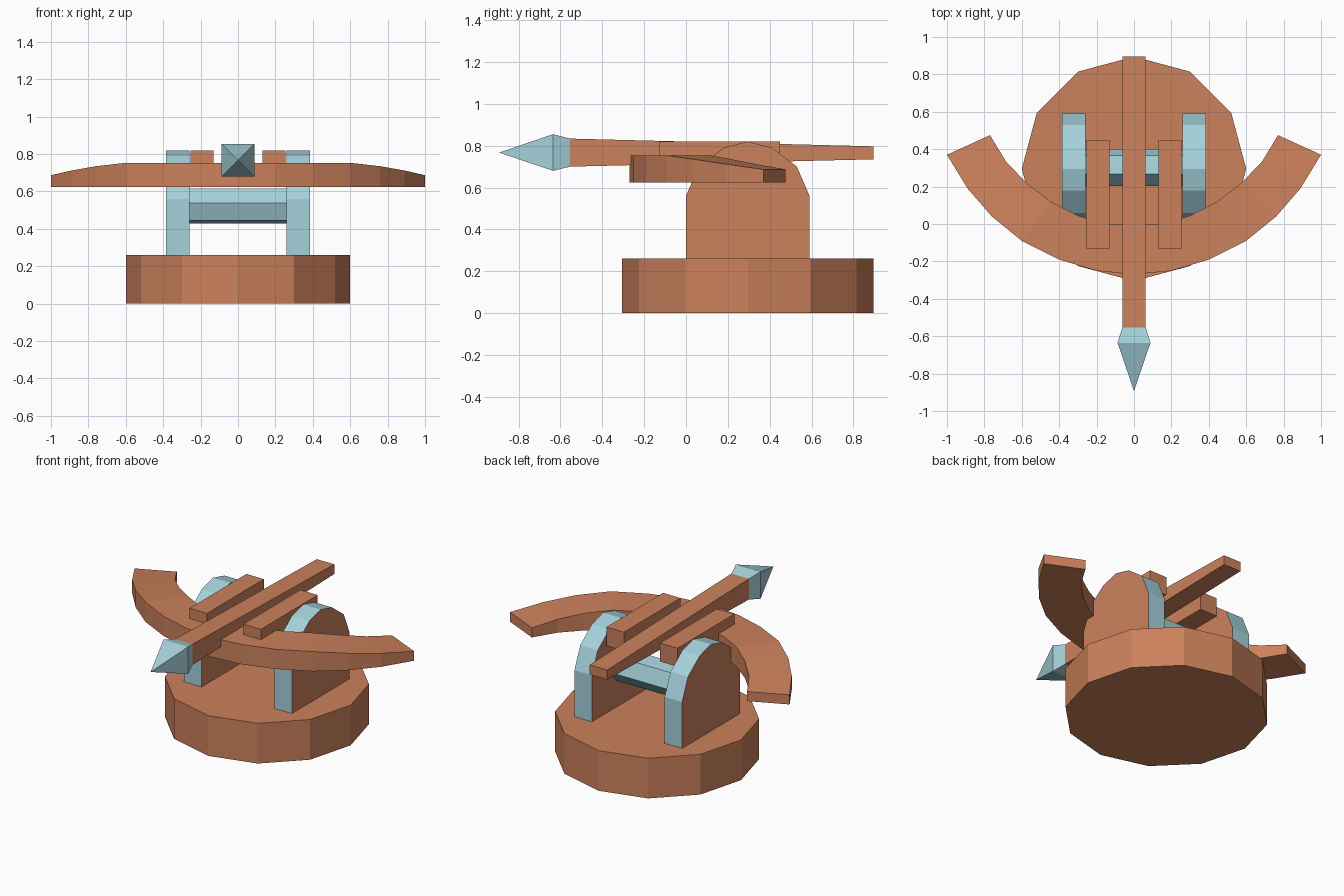
import bpy, bmesh, math

cube = bpy.data.objects.get("Cube")
if cube:
    bpy.data.objects.remove(cube, do_unlink=True)


def material(name, rgb):
    m = bpy.data.materials.new(name)
    m.use_nodes = True
    m.diffuse_color = (*rgb, 1)
    m.node_tree.nodes["Principled BSDF"].inputs["Base Color"].default_value = (*rgb, 1)
    return m


wood = material("warm wood", (0.6, 0.22, 0.107))
metal = material("pale blue metal", (0.38, 0.64, 0.71))


def loft(name, rings, mats, rule=None):
    """Skin a list of equal-sized point rings and cap both ends."""
    bm = bmesh.new()
    loops = [[bm.verts.new(p) for p in ring] for ring in rings]
    n = len(rings[0])
    for a, b in zip(loops, loops[1:]):
        for i in range(n):
            j = (i + 1) % n
            bm.faces.new((a[i], a[j], b[j], b[i]))
    bm.faces.new(loops[0])
    bm.faces.new(loops[-1])
    bmesh.ops.remove_doubles(bm, verts=bm.verts, dist=0.0005)
    bmesh.ops.recalc_face_normals(bm, faces=bm.faces)
    bm.normal_update()
    if rule:
        for f in bm.faces:
            f.material_index = rule(f)
    me = bpy.data.meshes.new(name)
    bm.to_mesh(me)
    bm.free()
    for m in mats:
        me.materials.append(m)
    ob = bpy.data.objects.new(name, me)
    bpy.context.collection.objects.link(ob)
    return ob


def extrude_x(name, profile, x0, x1, mats, rule=None):
    """Extrude a (y, z) profile along x."""
    return loft(name, [[(x, y, z) for y, z in profile] for x in (x0, x1)], mats, rule)


def section(y, half, low, high):
    """Rectangular cross-section facing along y."""
    return [(-half, y, low), (half, y, low), (half, y, high), (-half, y, high)]


def circle(r, n, start=0.0):
    return [(r * math.cos(start + math.tau * i / n),
             r * math.sin(start + math.tau * i / n)) for i in range(n)]


MID = 0.295

# Twelve-sided base
disc = circle(0.6, 12)
loft("base", [[(x, y + MID, z) for x, y in disc] for z in (0, 0.26)], [wood])

# Arched side supports: wooden cheeks with a metal rim
half_arch = [(0.295, 0.25), (0.295, 0.56), (0.235, 0.7), (0.115, 0.79)]
arch = ([(MID + y, z) for y, z in half_arch] + [(MID, 0.82)]
        + [(MID - y, z) for y, z in reversed(half_arch)])
rim = lambda f: int(abs(f.normal.x) < 0.5)
rail = [(-0.13, 0.7), (0.45, 0.7), (0.45, 0.82), (-0.13, 0.82)]
for side, s in (("left", 1), ("right", -1)):
    extrude_x(side + "_support", arch, s * 0.26, s * 0.385, [wood, metal], rim)
    # Guide rails beside the bolt
    extrude_x(side + "_rail", rail, s * 0.13, s * 0.255, [wood])

# Hexagonal axle between the supports
hexagon = [(y + 0.302, z + 0.523) for y, z in circle(0.1, 6, math.radians(-9.5))]
extrude_x("axle", hexagon, -0.265, 0.265, [metal])

# Curved bow: outer x, y, inner x, y, top height per station
half_bow = [(0, -0.27, 0, 0, 0.753), (0.2, -0.25, 0.15, 0, 0.753),
            (0.4, -0.19, 0.3, 0.045, 0.753), (0.6, -0.09, 0.445, 0.12, 0.753),
            (0.76, 0.04, 0.575, 0.22, 0.735), (0.89, 0.19, 0.685, 0.335, 0.712),
            (1.0, 0.37, 0.77, 0.475, 0.687)]
stations = [(-a, b, -c, d, t) for a, b, c, d, t in reversed(half_bow[1:])] + half_bow
loft("bow", [[(a, b, 0.625), (c, d, 0.625), (c, d, t), (a, b, t)]
             for a, b, c, d, t in stations], [wood])

# Tapered bolt shaft
loft("bolt_shaft", [section(-0.555, 0.0625, 0.7, 0.834),
                    section(0.895, 0.0625, 0.735, 0.797)], [wood])

# Pointed bolt head
loft("bolt_head", [section(-0.553, 0.0625, 0.7, 0.834),
                   section(-0.635, 0.088, 0.68, 0.855),
                   section(-0.89, 0.001, 0.766, 0.768)], [metal])
